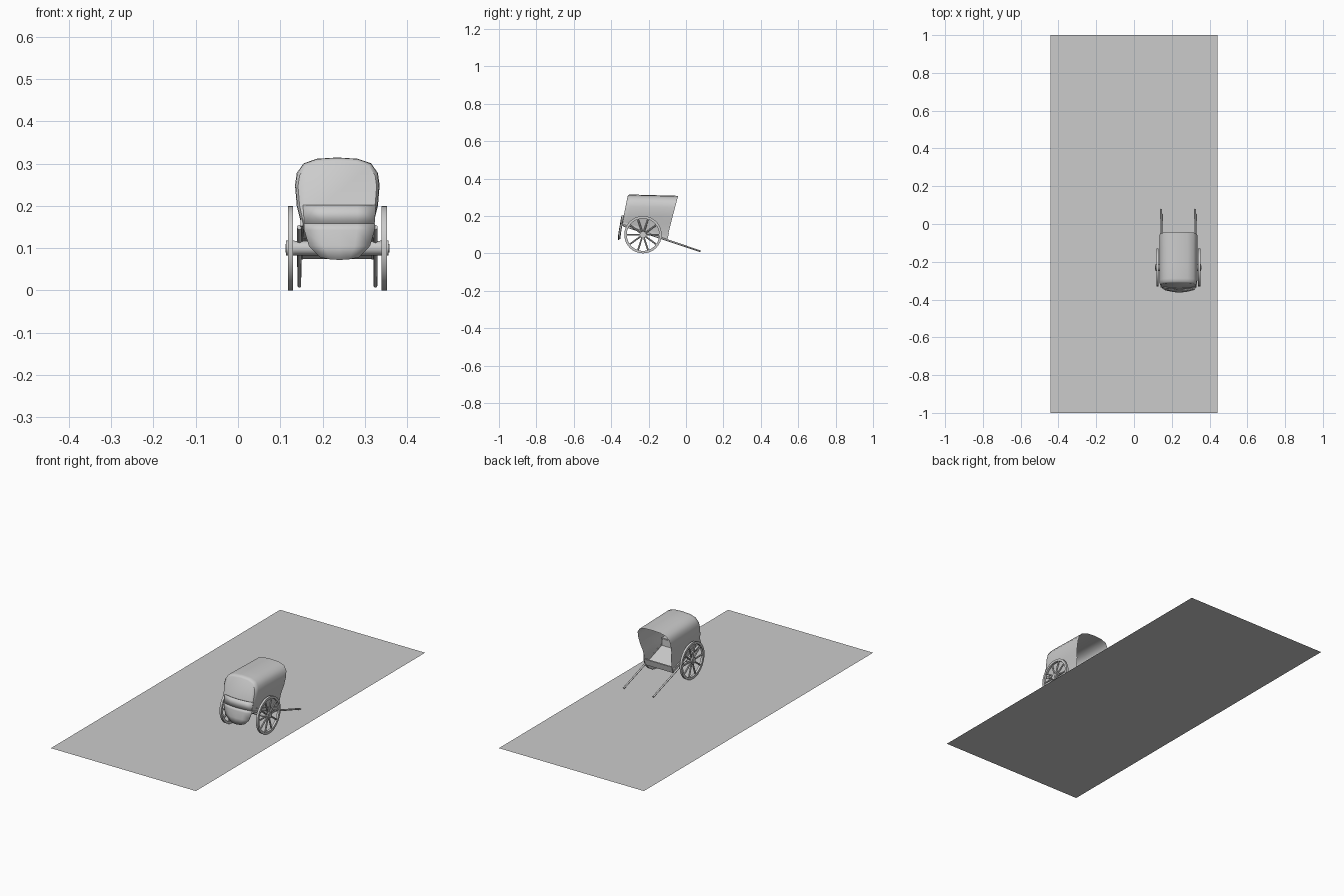
import bpy, bmesh, math
from mathutils import Vector, Matrix

if "Cube" in bpy.data.objects:
    bpy.data.objects.remove(bpy.data.objects["Cube"])

CX = 0.235                    # cart centre line
WY, WZ, R = -0.23, 0.1, 0.1   # wheel centre and radius


def shaft_z(y):
    return 0.012 + (0.075 - y) * 0.335


def make(name, bm, smooth=None):
    bmesh.ops.recalc_face_normals(bm, faces=bm.faces)
    me = bpy.data.meshes.new(name)
    bm.to_mesh(me)
    bm.free()
    ob = bpy.data.objects.new(name, me)
    bpy.context.collection.objects.link(ob)
    if smooth:
        bpy.ops.object.select_all(action='DESELECT')
        ob.select_set(True)
        bpy.context.view_layer.objects.active = ob
        bpy.ops.object.shade_smooth_by_angle(angle=math.radians(smooth))
    return ob


def add_box(bm, c, size, rx=0.0):
    m = Matrix.Translation(c) @ Matrix.Rotation(rx, 4, 'X') @ Matrix.Diagonal((*size, 1))
    bmesh.ops.create_cube(bm, size=1, matrix=m)


def box(name, c, size, rx=0.0):
    bm = bmesh.new()
    add_box(bm, c, size, rx)
    return make(name, bm)


def add_rod(bm, a, b, r1, r2=None, n=12):
    a, b = Vector(a), Vector(b)
    m = Matrix.Translation((a + b) / 2) @ (b - a).to_track_quat('Z', 'Y').to_matrix().to_4x4()
    bmesh.ops.create_cone(bm, cap_ends=True, segments=n, radius1=r1,
                          radius2=r1 if r2 is None else r2, depth=(b - a).length, matrix=m)


# road surface
bm = bmesh.new()
bmesh.ops.create_grid(bm, x_segments=1, y_segments=1, size=1, matrix=Matrix.Diagonal((0.443, 1, 1, 1)))
make("road", bm)


# spoked wheels
def wheel(name, x):
    bm = bmesh.new()
    n, prof = 32, [(R, -.006), (R, .006), (R - .013, .006), (R - .013, -.006)]
    rings = []
    for k in range(n):
        t = 2 * math.pi * k / n
        rings.append([bm.verts.new((x + w, WY + r * math.sin(t), WZ - r * math.cos(t))) for r, w in prof])
    for k in range(n):
        a, b = rings[k], rings[(k + 1) % n]
        for i in range(4):
            j = (i + 1) % 4
            bm.faces.new((a[i], a[j], b[j], b[i]))
    for k in range(10):
        t = 2 * math.pi * (k + 0.5) / 10
        s, c = math.sin(t), math.cos(t)
        add_rod(bm, (x, WY + .012 * s, WZ + .012 * c), (x, WY + .09 * s, WZ + .09 * c), .0045, n=8)
    add_rod(bm, (x - .01, WY, WZ), (x + .01, WY, WZ), .018, n=16)
    make(name, bm, 35)


for side, s in (("left", -1), ("right", 1)):
    wheel(side + "_wheel", CX + s * 0.111)
    # shafts running under the body
    bm = bmesh.new()
    y0, y1 = -0.335, 0.078
    add_rod(bm, (CX + s * .09, y0, shaft_z(y0)), (CX + s * .09, y1, shaft_z(y1)), .0055, .0045)
    make(side + "_shaft", bm, 35)

# axle
bm = bmesh.new()
add_rod(bm, (CX - .113, WY, WZ), (CX + .113, WY, WZ), .017, n=16)
add_rod(bm, (CX - .123, WY, WZ), (CX + .123, WY, WZ), .010, n=12)
make("axle", bm, 35)

# covered hood: cross-section lofted from the closed rear to the open end
half = [(.080, None), (.086, .16), (.096, .20), (.100, .25), (.096, .278),
        (.080, .301), (.048, .312), (0, .315)]
prof = half + [(-x, z) for x, z in reversed(half[:-1])]
bm = bmesh.new()
rows = []
for t, k in ((0, .93), (.03, .985), (.09, 1), (.35, 1), (.7, 1), (1, 1)):
    row = []
    for x, z in prof:
        zz = .15 - .075 * t if z is None else z
        yb = -.343 + .03 * max(0, (zz - .15)) / .16
        yf = -.102 + (zz - .075) * .25
        drop = (.008 if t else .012) * max(0, zz - .2) / .11
        zz -= drop * (1 - k) * 10 + .007 * t * max(0, zz - .2) / .11
        row.append(bm.verts.new((CX + x * k, yb + (yf - yb) * t, zz)))
    rows.append(row)
for a, b in zip(rows, rows[1:]):
    for i in range(len(prof) - 1):
        bm.faces.new((a[i], a[i + 1], b[i + 1], b[i]))
bm.faces.new(rows[0])
make("hood", bm, 40)

# curved rear band and hanging rear flap
def curtain(name, levels):
    bm = bmesh.new()
    rows = []
    for w, y, z, sag in levels:
        rows.append([bm.verts.new((CX + .005 + w * u, y - .01 * (1 - u * u), z + sag * u * u))
                     for u in (-1, -.5, 0, .5, 1)])
    for a, b in zip(rows, rows[1:]):
        for i in range(4):
            bm.faces.new((a[i], a[i + 1], b[i + 1], b[i]))
    ob = make(name, bm, 40)
    mod = ob.modifiers.new("thickness", 'SOLIDIFY')
    mod.thickness = .004
    mod.offset = 0


curtain("rear_band", [(.086, -.333, .202, 0), (.083, -.341, .158, 0)])
curtain("rear_flap", [(.084, -.340, .158, 0), (.083, -.344, .142, 0),
                      (.072, -.350, .105, 0), (.045, -.352, .072, .006)])

# floor, footboard, seat and backrest inside the body
tilt = -math.atan(0.335)
box("floor", (CX, -.215, shaft_z(-.215) + .007), (.164, .245, .007), tilt)
box("footboard", (CX, -.098, .092), (.168, .006, .036), -.24)
box("seat", (CX, -.285, .165), (.166, .085, .008))
box("seat_front", (CX, -.243, .143), (.160, .006, .044))
box("backrest", (CX, -.325, .195), (.166, .008, .05), -.15)

# side rails along the body
bm = bmesh.new()
for s in (-1, 1):
    add_box(bm, (CX + s * .084, -.22, shaft_z(-.22) + .01), (.006, .25, .018), tilt)
make("side_rails", bm)
